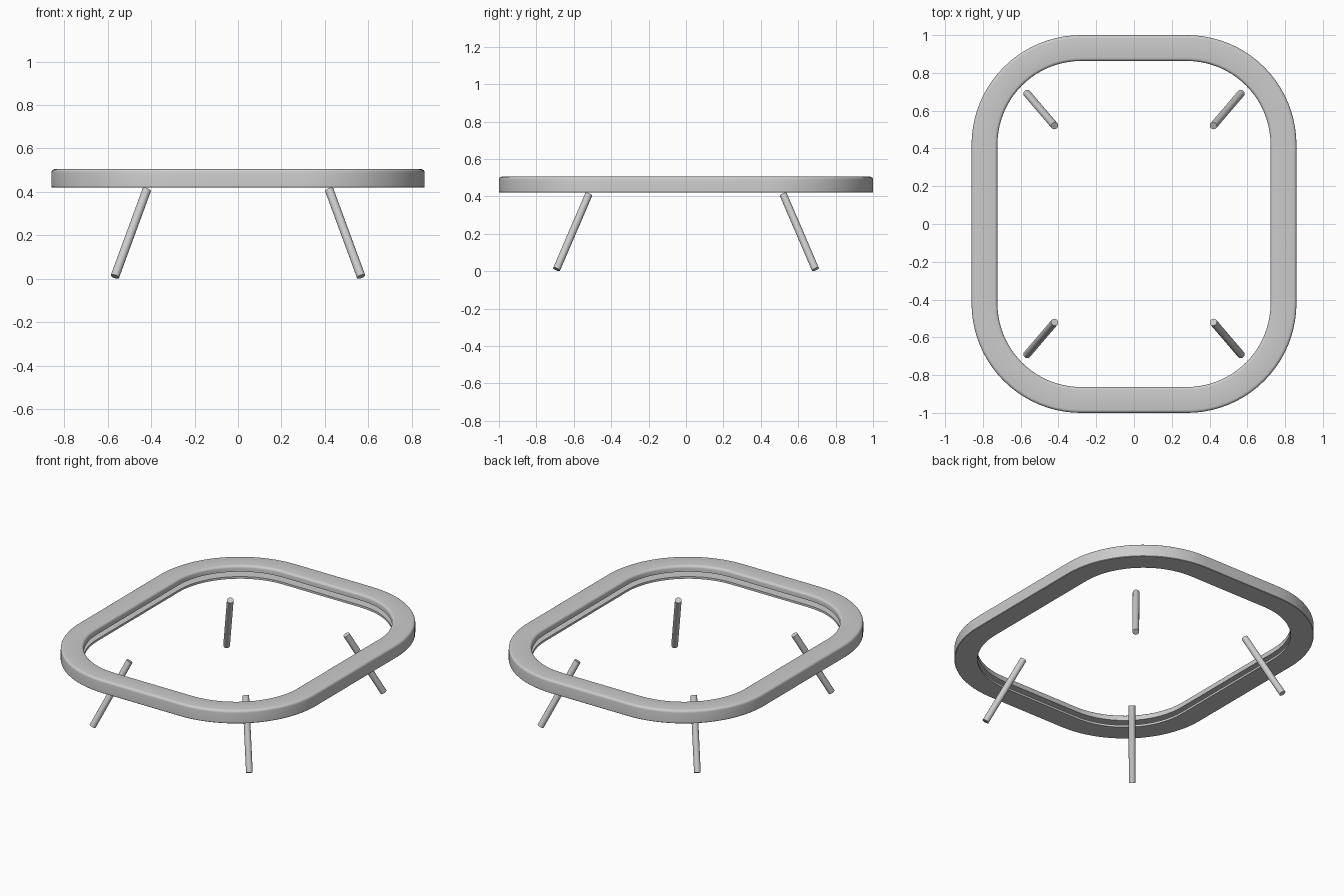
import bpy, bmesh, math
from mathutils import Vector

if "Cube" in bpy.data.objects:
    bpy.data.objects.remove(bpy.data.objects["Cube"])

grey = bpy.data.materials.new("satin grey")
grey.diffuse_color = (0.6, 0.6, 0.6, 1)
grey.use_nodes = True
grey.node_tree.nodes["Principled BSDF"].inputs["Base Color"].default_value = grey.diffuse_color

HALF_X, HALF_Y, CORNER = 0.86, 1.0, 0.58
CORNER_STEPS = 20


def finish(name, bm):
    bmesh.ops.recalc_face_normals(bm, faces=bm.faces)
    mesh = bpy.data.meshes.new(name)
    bm.to_mesh(mesh)
    bm.free()
    mesh.materials.append(grey)
    obj = bpy.data.objects.new(name, mesh)
    bpy.context.collection.objects.link(obj)
    bpy.ops.object.select_all(action='DESELECT')
    obj.select_set(True)
    bpy.context.view_layer.objects.active = obj
    bpy.ops.object.shade_smooth_by_angle(angle=math.radians(35))
    return obj


def rounded_outline(inset):
    """Rounded rectangle, moved inward by inset."""
    points = []
    for corner, (sx, sy) in enumerate([(1, 1), (-1, 1), (-1, -1), (1, -1)]):
        for i in range(CORNER_STEPS + 1):
            a = math.pi / 2 * (corner + i / CORNER_STEPS)
            points.append((sx * (HALF_X - CORNER) + (CORNER - inset) * math.cos(a),
                           sy * (HALF_Y - CORNER) + (CORNER - inset) * math.sin(a)))
    return points


def fillet(inset, z, r, start, steps=4):
    """Quarter round in the rim cross-section."""
    return [(inset + r * math.cos(start - math.pi / 2 * i / steps),
             z + r * math.sin(start - math.pi / 2 * i / steps)) for i in range(steps + 1)]


# Table rim: rounded top, short inner lip and a groove open to the inside
W, BOTTOM, TOP, R = 0.137, 0.42, 0.505, 0.016
profile = [(0.003, BOTTOM), (0, BOTTOM + 0.003)]
profile += fillet(R, TOP - R, R, math.pi)
profile += fillet(W - R, TOP - R, R, math.pi / 2)
profile += [(W, 0.466), (0.03, 0.466), (0.03, 0.434), (W, 0.434), (W, BOTTOM)]

bm = bmesh.new()
rings = [[bm.verts.new((x, y, z)) for x, y in rounded_outline(inset)] for inset, z in profile]
for a, b in zip(rings, rings[1:] + rings[:1]):
    for i in range(len(a)):
        j = (i + 1) % len(a)
        bm.faces.new((a[i], a[j], b[j], b[i]))
finish("table_rim", bm)

# Four splayed round legs
for side, sx in (("left", -1), ("right", 1)):
    for end, sy in (("front", -1), ("back", 1)):
        top = Vector((sx * 0.42, sy * 0.52, 0.41))
        foot = Vector((sx * 0.567, sy * 0.692, 0.01))
        axis = top - foot
        bm = bmesh.new()
        bmesh.ops.create_cone(bm, cap_ends=True, segments=24, radius1=0.02,
                              radius2=0.02, depth=axis.length)
        leg = finish(f"{end}_{side}_leg", bm)
        leg.location = (top + foot) / 2
        leg.rotation_euler = axis.to_track_quat('Z', 'Y').to_euler()
